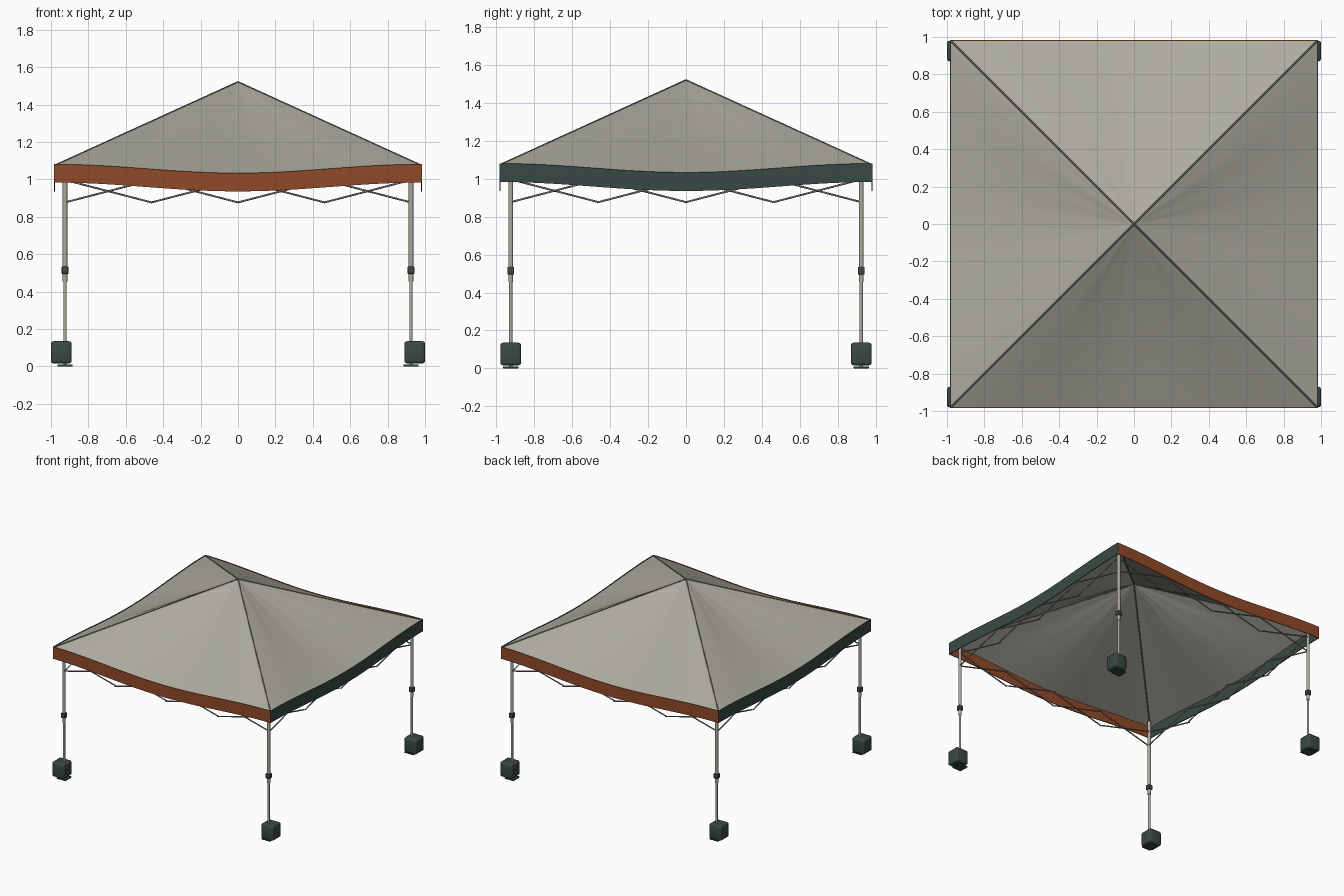
import bpy, bmesh, math
from mathutils import Matrix, Vector

cube = bpy.data.objects.get("Cube")
if cube:
    bpy.data.objects.remove(cube, do_unlink=True)

HALF, EAVE, PEAK, SAG, DROP = 0.98, 1.076, 1.522, 0.047, 0.098
POST = 0.925


def material(name, r, g, b):
    m = bpy.data.materials.new(name)
    m.use_nodes = True
    m.diffuse_color = (r, g, b, 1)
    bsdf = m.node_tree.nodes["Principled BSDF"]
    bsdf.inputs["Base Color"].default_value = (r, g, b, 1)
    bsdf.inputs["Roughness"].default_value = 0.8
    return m


FABRIC = material("stone fabric", 0.42, 0.41, 0.35)
RUST = material("rust fabric", 0.285, 0.068, 0.022)
GREEN = material("dark green", 0.041, 0.066, 0.058)
SEAM = material("taupe seam", 0.17, 0.165, 0.14)
STEEL = material("pale steel", 0.42, 0.40, 0.35)
BAR = material("grey truss steel", 0.26, 0.25, 0.235)


def finish(bm, name, mats, smooth):
    mesh = bpy.data.meshes.new(name)
    bm.to_mesh(mesh)
    bm.free()
    obj = bpy.data.objects.new(name, mesh)
    bpy.context.collection.objects.link(obj)
    for m in mats:
        mesh.materials.append(m)
    bpy.ops.object.select_all(action='DESELECT')
    obj.select_set(True)
    bpy.context.view_layer.objects.active = obj
    bpy.ops.object.shade_smooth_by_angle(angle=math.radians(smooth))


def box(name, mat, x, y, z0, z1, w, bevel):
    bm = bmesh.new()
    place = Matrix.Translation((x, y, (z0 + z1) / 2)) @ Matrix.Diagonal((w, w, z1 - z0, 1))
    bmesh.ops.create_cube(bm, size=1, matrix=place)
    bmesh.ops.bevel(bm, geom=bm.edges[:], offset=bevel, segments=3,
                    profile=0.5, affect='EDGES')
    finish(bm, name, [mat], 40)


def add_bar(bm, a, b, radius, sides):
    a, b = Vector(a), Vector(b)
    d = b - a
    place = Matrix.Translation((a + b) / 2) @ d.to_track_quat('Z', 'Y').to_matrix().to_4x4()
    bmesh.ops.create_cone(bm, cap_ends=True, segments=sides, radius1=radius,
                          radius2=radius, depth=d.length, matrix=place)


def tube(name, mat, x, y, z0, z1, radius):
    bm = bmesh.new()
    add_bar(bm, (x, y, z0), (x, y, z1), radius, 16)
    finish(bm, name, [mat], 50)


def quarter(k):
    return Matrix.Rotation(k * math.pi / 2, 4, 'Z')


def dip(s):
    return (1 + math.cos(math.pi * s)) / 2


def roof_height(s, t):
    sag = dip(s) * (SAG * t + 0.016 * math.sin(math.pi * t))
    fold = 0.005 * t * (1 - t) ** 2 * (1 - math.cos(6 * math.pi * s))
    return PEAK + (EAVE - PEAK) * t - sag - fold


# Roof: four sagging, lightly folded panels between straight hips
COLS, ROWS = 48, 16
bm = bmesh.new()
for k in range(4):
    apex = bm.verts.new((0, 0, PEAK))
    previous = None
    for j in range(1, ROWS + 1):
        t = j / ROWS
        row = []
        for i in range(COLS + 1):
            s = 2 * i / COLS - 1
            row.append(bm.verts.new(quarter(k) @ Vector((HALF * s * t, -HALF * t, roof_height(s, t)))))
        for i in range(COLS):
            if previous:
                bm.faces.new((previous[i], row[i], row[i + 1], previous[i + 1]))
            else:
                bm.faces.new((apex, row[i], row[i + 1]))
        previous = row
finish(bm, "canopy_roof", [FABRIC], 25)

# Valance: thin band standing just above the roof edge, rust front and back, green sides
OUTER, INNER, LIP = 0.984, 0.978, 0.005
bm = bmesh.new()
for k in range(4):
    last = None
    for i in range(COLS + 1):
        s = 2 * i / COLS - 1
        top = EAVE + LIP - SAG * dip(s)
        section = ((OUTER, top - DROP), (OUTER, top), (INNER, top), (INNER, top - DROP))
        ring = [bm.verts.new(quarter(k) @ Vector((r * s, -r, z))) for r, z in section]
        if last:
            for n in range(4):
                m = (n + 1) % 4
                face = bm.faces.new((last[n], ring[n], ring[m], last[m]))
                face.material_index = k % 2
        last = ring
finish(bm, "valance", [RUST, GREEN], 25)

# Hip seams
bm = bmesh.new()
for sx in (-1, 1):
    for sy in (-1, 1):
        add_bar(bm, (0, 0, PEAK - 0.001), (sx * 0.977, sy * 0.977, EAVE), 0.0045, 10)
finish(bm, "hip_seams", [SEAM], 60)

# Legs with collars, feet and weights
for sx, side in ((-1, "right"), (1, "left")):
    for sy, end in ((-1, "front"), (1, "back")):
        tag = end + "_" + side
        x, y = sx * POST, sy * POST
        tube(tag + "_upper_leg", STEEL, x, y, 0.455, 1.085, 0.0125)
        tube(tag + "_lower_leg", STEEL, x, y, 0.005, 0.47, 0.009)
        box(tag + "_collar", GREEN, x, y, 0.495, 0.535, 0.036, 0.005)
        box(tag + "_foot_plate", GREEN, x, y, 0, 0.01, 0.08, 0.002)
        box(tag + "_weight", GREEN, sx * 0.945, y, 0.016, 0.135, 0.11, 0.014)

# Scissor trusses: four crossed bays along each side
BAYS, LOW, HIGH, GAP = 4, 0.877, 0.997, 0.005
for k, side in enumerate(("front", "left", "back", "right")):
    bm = bmesh.new()
    step = 2 * POST / BAYS
    for i in range(BAYS):
        x0 = -POST + i * step
        x1 = x0 + step
        for za, zb, y in ((LOW, HIGH, -POST - GAP), (HIGH, LOW, -POST + GAP)):
            add_bar(bm, quarter(k) @ Vector((x0, y, za)), quarter(k) @ Vector((x1, y, zb)), 0.005, 10)
    finish(bm, side + "_truss", [BAR], 60)
